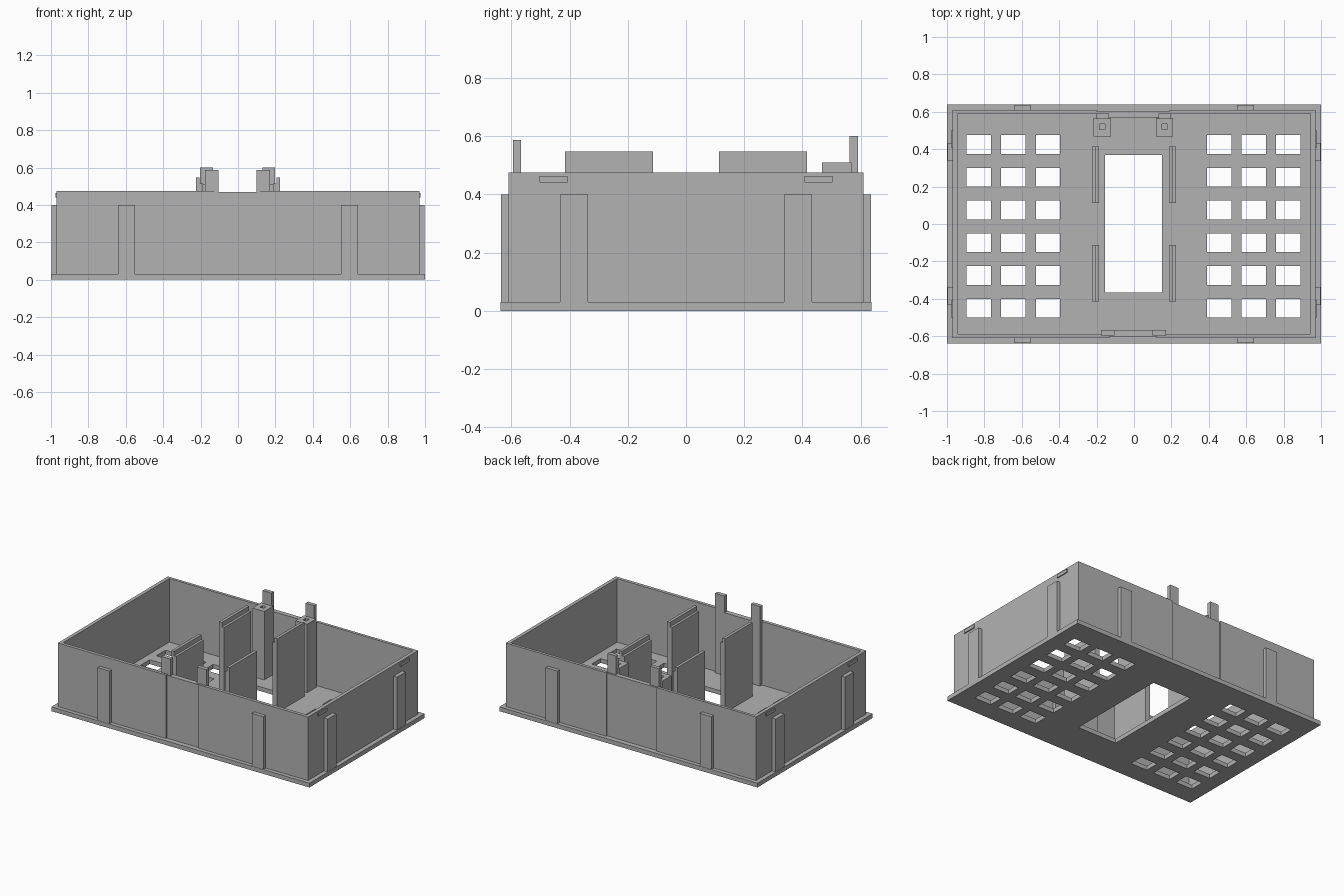
import bpy, bmesh

cube = bpy.data.objects.get("Cube")
if cube:
    bpy.data.objects.remove(cube, do_unlink=True)

GREY = (0.45, 0.45, 0.45, 1)
mat = bpy.data.materials.new("plain grey")
mat.use_nodes = True
mat.diffuse_color = GREY
mat.node_tree.nodes["Principled BSDF"].inputs["Base Color"].default_value = GREY


def boxes(name, spans):
    """One object made of boxes, each given as ((x0, x1), (y0, y1), (z0, z1))."""
    bm = bmesh.new()
    for span in spans:
        for v in bmesh.ops.create_cube(bm, size=1)["verts"]:
            v.co = [s[0] if c < 0 else s[1] for c, s in zip(v.co, span)]
    mesh = bpy.data.meshes.new(name)
    bm.to_mesh(mesh)
    bm.free()
    mesh.materials.append(mat)
    obj = bpy.data.objects.new(name, mesh)
    bpy.context.collection.objects.link(obj)
    return obj


def cut(obj, spans):
    """Subtract boxes from an object and remove the cutter."""
    cutter = boxes("cutter", spans)
    cutter.hide_render = True
    mod = obj.modifiers.new("holes", "BOOLEAN")
    mod.object = cutter
    mod.solver = "EXACT"
    graph = bpy.context.evaluated_depsgraph_get()
    mesh = bpy.data.meshes.new_from_object(obj.evaluated_get(graph))
    obj.modifiers.clear()
    obj.data = mesh
    bpy.data.objects.remove(cutter, do_unlink=True)


def mirrored(lo, hi):
    """A span and its mirror image."""
    return [(-hi, -lo), (lo, hi)]


FLOOR, TOP = 0.03, 0.475

# Base plate with vent grid and central opening
through = (-0.1, 0.2)
base = boxes("base_plate", [((-1, 1), (-0.638, 0.638), (0, FLOOR))])
vents = [((x, x + 0.13), (y, y + 0.1), through)
         for start in (-0.895, 0.39)
         for x in (start + 0.185 * i for i in range(3))
         for y in (-0.5 + 0.175 * j for j in range(6))]
cut(base, vents + [((-0.155, 0.15), (-0.365, 0.37), through)])

# Outer walls, with a shallow recess in the middle of front and back
boxes("side_walls", [(x, (-0.61, 0.61), (FLOOR, TOP)) for x in mirrored(0.945, 0.97)])
boxes("front_wall", [(x, (-0.61, -0.587), (FLOOR, TOP))
                     for x in ((-0.945, -0.13), (0.12, 0.945))])
boxes("back_wall", [(x, (0.59, 0.61), (FLOOR, TOP))
                    for x in ((-0.945, -0.2), (0.19, 0.945))])
boxes("front_centre_panel", [((-0.13, 0.12), (-0.602, -0.567), (FLOOR, 0.47))])
boxes("back_centre_panel", [((-0.2, 0.19), (0.57, 0.602), (FLOOR, 0.47))])

# Ribs standing on the rim of the base
boxes("long_side_ribs", [(x, y, (FLOOR, 0.4))
                         for x in mirrored(0.552, 0.642) for y in mirrored(0.608, 0.636)])
boxes("short_side_ribs", [(x, y, (FLOOR, 0.4))
                          for x in mirrored(0.968, 0.998) for y in mirrored(0.337, 0.432)])

# Small snap ridges near the top of the short sides
boxes("snap_ridges", [(x, y, (0.44, 0.463))
                      for x in mirrored(0.965, 0.977) for y in mirrored(0.407, 0.503)])

# Inner partitions: tall outer leaf and lower inner leaf
partition_y = mirrored(0.113, 0.415)
boxes("partition_outer_leaves", [(x, y, (FLOOR, 0.547))
                                 for x in mirrored(0.205, 0.225) for y in partition_y])
boxes("partition_inner_leaves", [(x, y, (FLOOR, 0.515))
                                 for x in mirrored(0.188, 0.205) for y in partition_y])

# Latch posts at front and back
boxes("front_posts", [(x, (-0.595, -0.567), (FLOOR, 0.587))
                      for x in ((-0.177, -0.105), (0.1, 0.172))])
boxes("back_posts", [(x, (0.562, 0.59), (FLOOR, 0.6))
                     for x in ((-0.202, -0.135), (0.13, 0.197))])

# Screw pillars with a square hole in the top
for name, x in (("right_pillar", -0.17), ("left_pillar", 0.163)):
    pillar = boxes(name, [((x - 0.046, x + 0.046), (0.468, 0.568), (FLOOR, 0.51))])
    cut(pillar, [((x - 0.014, x + 0.014), (0.505, 0.535), (0.3, 0.6))])
